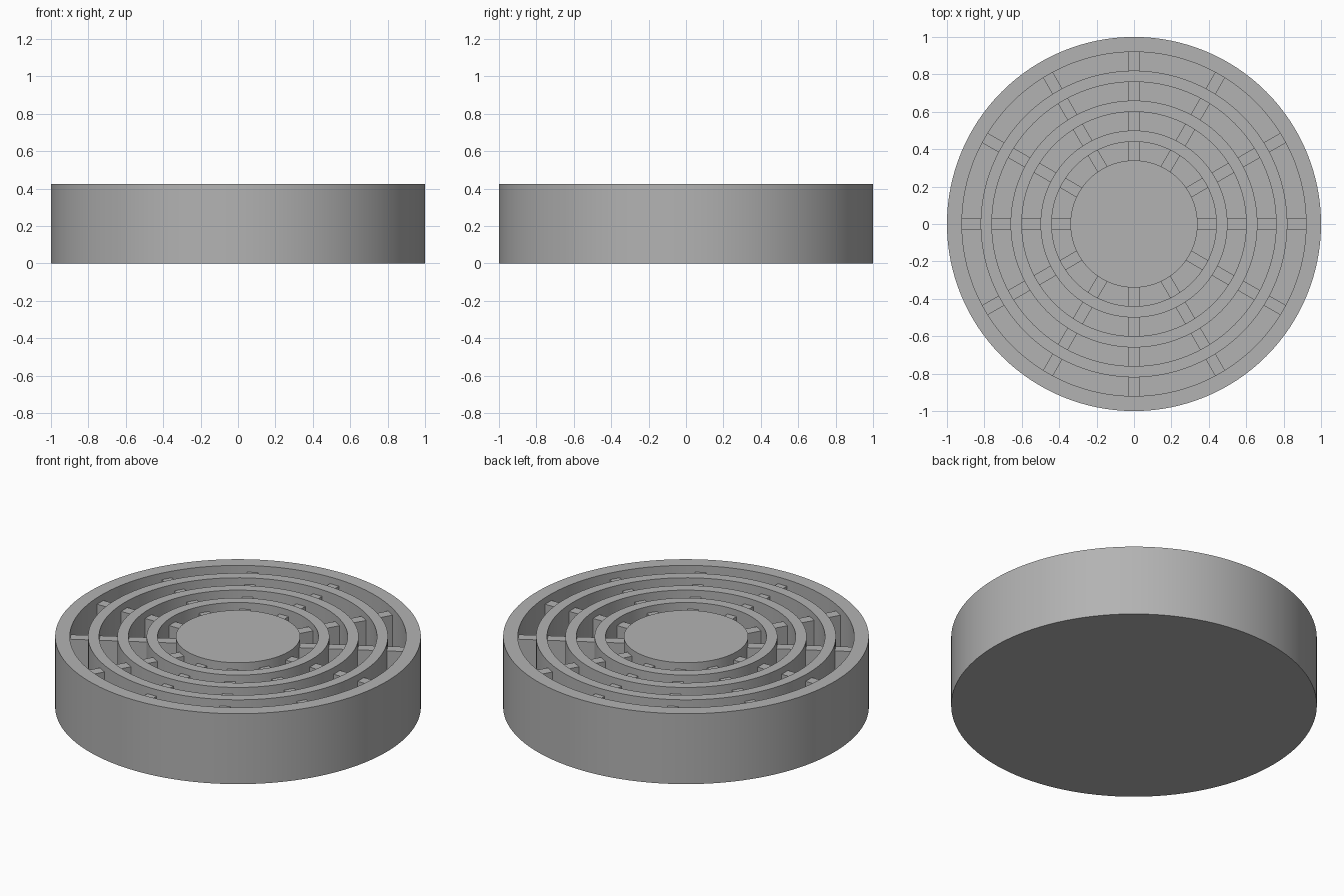
import bpy
import bmesh
from math import radians, tau
from mathutils import Matrix

HEIGHT = 0.425
FLOOR = 0.08
SPOKE_TOP = HEIGHT - 0.04
SPOKE_WIDTH = 0.06
SEGMENTS = 128

cube = bpy.data.objects.get("Cube")
if cube:
    bpy.data.objects.remove(cube, do_unlink=True)

grey = bpy.data.materials.new("plain grey")
grey.use_nodes = True
colour = (0.45, 0.45, 0.45, 1)
grey.diffuse_color = colour
grey.node_tree.nodes["Principled BSDF"].inputs["Base Color"].default_value = colour


def finish(name, bm, smooth=False):
    bmesh.ops.recalc_face_normals(bm, faces=bm.faces)
    mesh = bpy.data.meshes.new(name)
    bm.to_mesh(mesh)
    bm.free()
    mesh.materials.append(grey)
    obj = bpy.data.objects.new(name, mesh)
    bpy.context.collection.objects.link(obj)
    if smooth:
        bpy.ops.object.select_all(action="DESELECT")
        obj.select_set(True)
        bpy.context.view_layer.objects.active = obj
        bpy.ops.object.shade_smooth_by_angle(angle=radians(30))
    return obj


def lathe(name, profile, closed=False):
    """Spin a (radius, height) profile around the z axis."""
    bm = bmesh.new()
    verts = [bm.verts.new((r, 0, z)) for r, z in profile]
    edges = [bm.edges.new(pair) for pair in zip(verts, verts[1:])]
    if closed:
        edges.append(bm.edges.new((verts[-1], verts[0])))
    bmesh.ops.spin(bm, geom=verts + edges, cent=(0, 0, 0), axis=(0, 0, 1),
                   angle=tau, steps=SEGMENTS, use_merge=True)
    bmesh.ops.remove_doubles(bm, verts=bm.verts, dist=0.0001)
    return finish(name, bm, smooth=True)


# Round tray with a raised outer wall
lathe("outer_tray", [(0, 0), (1, 0), (1, HEIGHT), (0.92, HEIGHT),
                     (0.92, FLOOR), (0, FLOOR)])

# Solid central hub
lathe("centre_hub", [(0, FLOOR - 0.02), (0.34, FLOOR - 0.02),
                     (0.34, HEIGHT), (0, HEIGHT)])

# Concentric rings standing on the tray floor
rings = [("inner_ring", 0.44), ("middle_ring", 0.60), ("outer_ring", 0.76)]
for name, r in rings:
    lathe(name, [(r, FLOOR - 0.02), (r + 0.06, FLOOR - 0.02),
                 (r + 0.06, HEIGHT), (r, HEIGHT)], closed=True)

# Twelve short ribs bridging each channel, slightly below the rims
bm = bmesh.new()
base = FLOOR - 0.02
for start in (0.34, 0.50, 0.66, 0.82):
    for i in range(12):
        place = (Matrix.Rotation(tau * i / 12, 4, "Z")
                 @ Matrix.Translation((start + 0.05, 0, (base + SPOKE_TOP) / 2))
                 @ Matrix.Diagonal((0.12, SPOKE_WIDTH, SPOKE_TOP - base, 1)))
        bmesh.ops.create_cube(bm, size=1, matrix=place)
finish("channel_ribs", bm)
